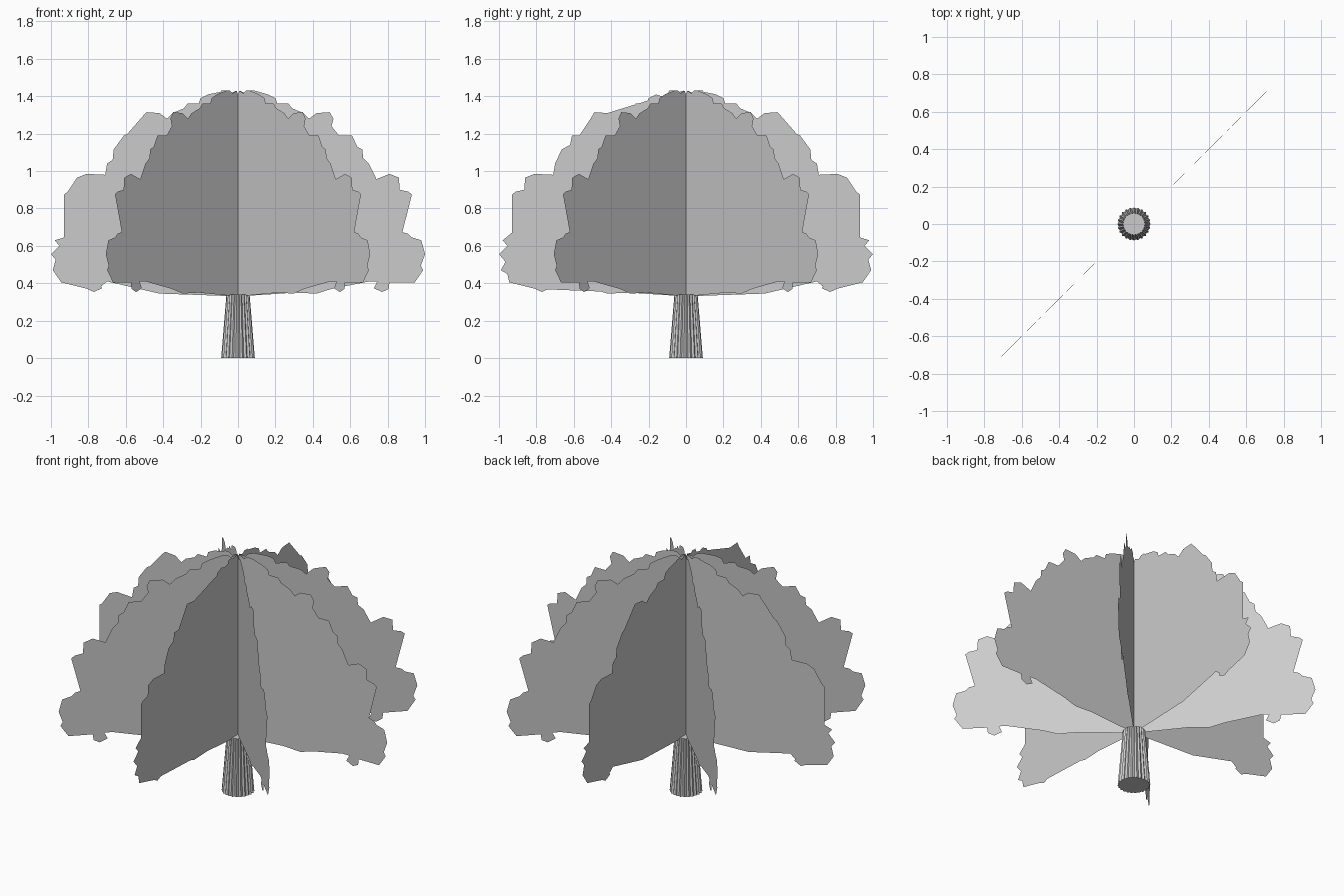
import bpy, bmesh, math

# Half outline of the leaf card: (distance from axis, height), top to bottom
LEAF = [(0, 1.41), (.01, 1.43), (.04, 1.415), (.06, 1.43), (.09, 1.43), (.10, 1.405),
        (.13, 1.40), (.16, 1.41), (.20, 1.39), (.21, 1.36), (.27, 1.36), (.29, 1.335),
        (.35, 1.31), (.38, 1.28), (.42, 1.31), (.49, 1.315), (.51, 1.28), (.50, 1.24),
        (.54, 1.19), (.61, 1.19), (.62, 1.14), (.665, 1.115), (.67, 1.06), (.70, 1.04),
        (.71, .98), (.74, .957), (.81, .985), (.86, .965), (.865, .90), (.91, .89),
        (.93, .875), (.855, .68), (.91, .665), (.93, .645), (.98, .63), (.955, .60),
        (1.0, .556), (.965, .515), (.99, .47), (.955, .45), (.945, .405), (.81, .405),
        (.805, .37), (.77, .353), (.727, .374), (.745, .41), (.70, .41), (.58, .40),
        (.50, .37), (.42, .345), (.30, .35), (.20, .343), (0, .33)]


def finish(name, bm):
    mesh = bpy.data.meshes.new(name)
    bm.to_mesh(mesh)
    bm.free()
    obj = bpy.data.objects.new(name, mesh)
    bpy.context.collection.objects.link(obj)
    return obj


# Canopy: eight flat half cards around the axis (four crossed planes)
for i in range(8):
    a = i * math.pi / 4
    bm = bmesh.new()
    face = bm.faces.new([bm.verts.new((r * math.cos(a), r * math.sin(a), z)) for r, z in LEAF])
    bmesh.ops.triangulate(bm, faces=[face])
    finish(f"leaf_card_{i + 1}", bm)

# Trunk: tapered, fluted column
FLUTES = 24
bm = bmesh.new()
rings = []
for outer, inner, z in ((.09, .082, 0), (.062, .056, .34)):
    ring = []
    for i in range(FLUTES * 2):
        a = i * math.pi / FLUTES
        r = inner if i % 2 else outer
        ring.append(bm.verts.new((r * math.cos(a), r * math.sin(a), z)))
    rings.append(ring)
n = FLUTES * 2
for i in range(n):
    j = (i + 1) % n
    bm.faces.new((rings[0][i], rings[0][j], rings[1][j], rings[1][i]))
bm.faces.new(rings[0][::-1])
bm.faces.new(rings[1])
finish("trunk", bm)
